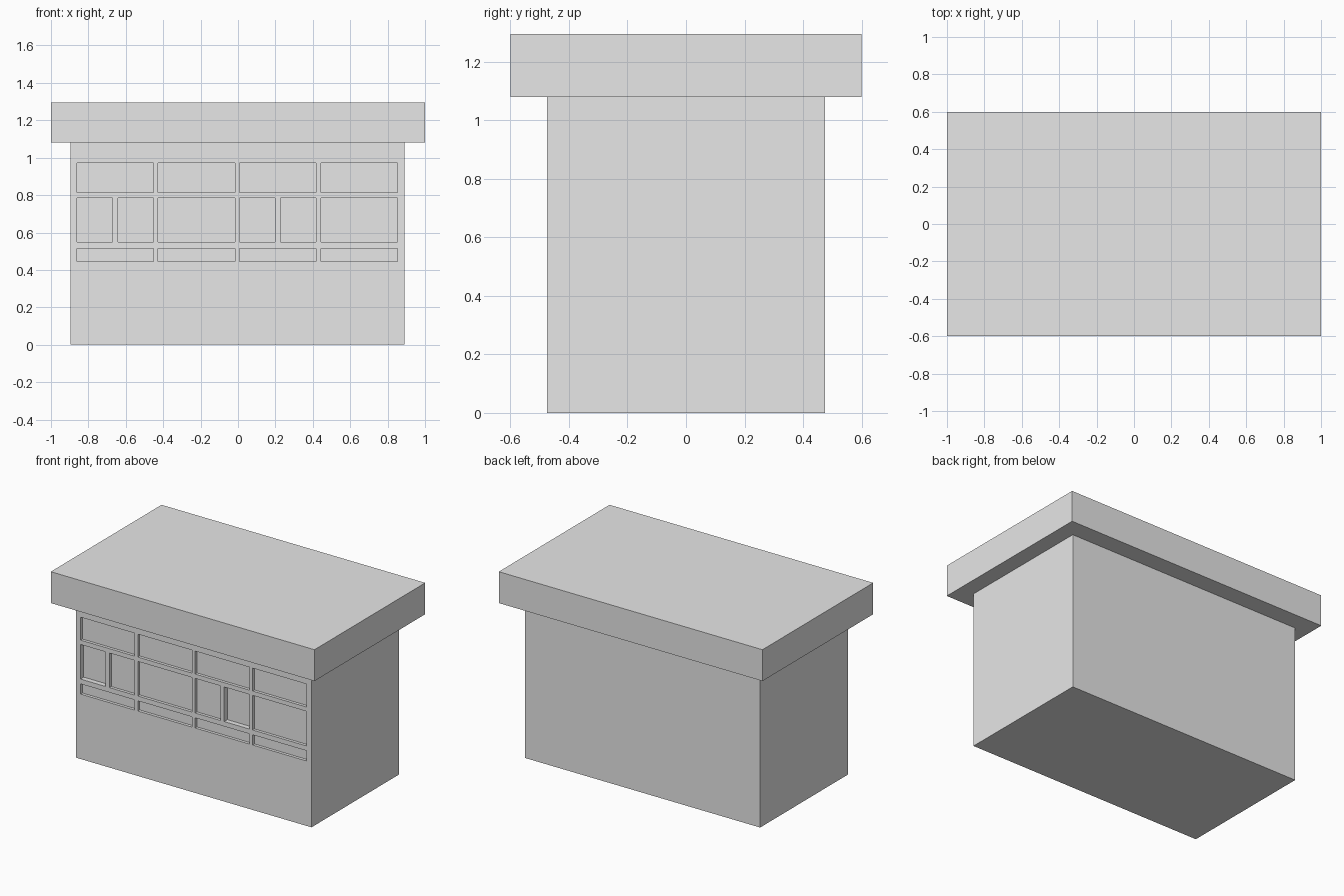
import bpy
import bmesh

old = bpy.data.objects.get("Cube")
if old:
    bpy.data.objects.remove(old, do_unlink=True)

grey = bpy.data.materials.new("plain_grey")
grey.use_nodes = True
grey.diffuse_color = (0.8, 0.8, 0.8, 1)
grey.node_tree.nodes["Principled BSDF"].inputs["Base Color"].default_value = (0.8, 0.8, 0.8, 1)


def add_object(name, bm):
    bmesh.ops.recalc_face_normals(bm, faces=bm.faces)
    mesh = bpy.data.meshes.new(name)
    bm.to_mesh(mesh)
    bm.free()
    mesh.materials.append(grey)
    ob = bpy.data.objects.new(name, mesh)
    bpy.context.collection.objects.link(ob)
    return ob


def add_box(bm, x, y, z):
    """Add a box spanning the given (low, high) ranges."""
    verts = bmesh.ops.create_cube(bm, size=1)["verts"]
    for v in verts:
        v.co = [r[0] if c < 0 else r[1] for c, r in zip(v.co, (x, y, z))]


# Roof slab
bm = bmesh.new()
add_box(bm, (-1, 1), (-0.6, 0.6), (1.08, 1.295))
add_object("roof_slab", bm)

# Main block
FRONT = -0.475
bm = bmesh.new()
add_box(bm, (-0.895, 0.89), (FRONT, -FRONT), (0, 1.08))
body = add_object("main_block", bm)

# Recessed panels: four columns by three rows, with two half-width windows
PANEL_DEPTH, WINDOW_DEPTH = 0.02, 0.035
WIDTH, HALF, PITCH, START = 0.41, 0.19, 0.435, -0.862
rows = [(0.445, 0.515), (0.548, 0.785), (0.815, 0.972)]
window_side = {0: "left", 2: "right"}

bm = bmesh.new()


def add_recess(x0, width, row, depth):
    add_box(bm, (x0, x0 + width), (FRONT - 0.05, FRONT + depth), row)


for col in range(4):
    x0 = START + col * PITCH
    for i, row in enumerate(rows):
        if i == 1 and col in window_side:
            near, far = PANEL_DEPTH, WINDOW_DEPTH
            if window_side[col] == "left":
                near, far = far, near
            add_recess(x0, HALF, row, near)
            add_recess(x0 + WIDTH - HALF, HALF, row, far)
        else:
            add_recess(x0, WIDTH, row, PANEL_DEPTH)
cutter = add_object("panel_cutter", bm)
cutter.hide_render = True
cutter.hide_viewport = True
cutter.display_type = 'WIRE'

cut = body.modifiers.new("panel_recesses", 'BOOLEAN')
cut.operation = 'DIFFERENCE'
cut.solver = 'EXACT'
cut.object = cutter
